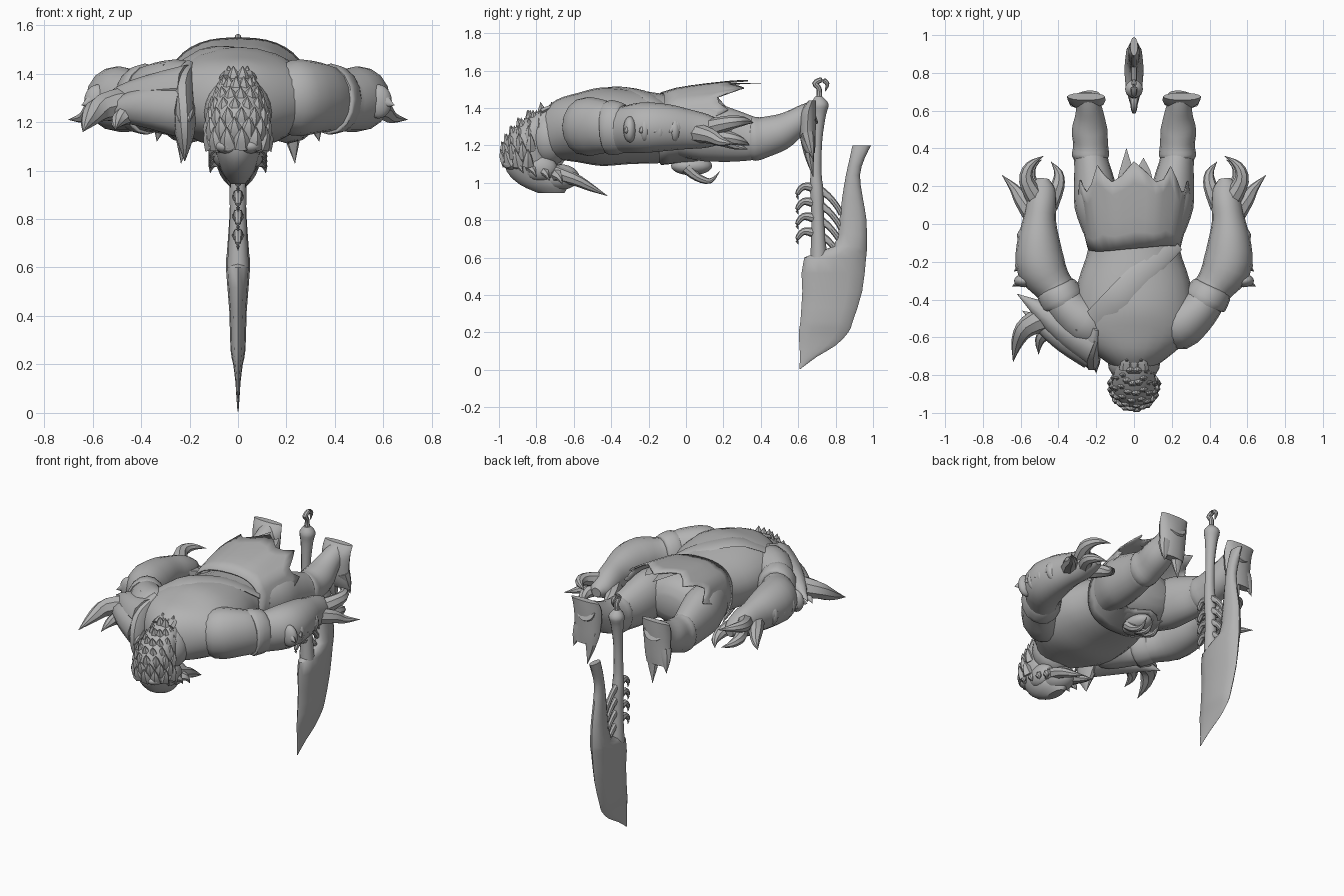
import bpy, bmesh, math, random
from mathutils import Vector

random.seed(4)
hide = bpy.data.materials.new("grey")
hide.diffuse_color = (0.45, 0.45, 0.45, 1)


def finish(name, bm, angle=40):
    bmesh.ops.recalc_face_normals(bm, faces=bm.faces)
    me = bpy.data.meshes.new(name)
    bm.to_mesh(me)
    bm.free()
    me.materials.append(hide)
    ob = bpy.data.objects.new(name, me)
    bpy.context.collection.objects.link(ob)
    bpy.ops.object.select_all(action='DESELECT')
    ob.select_set(True)
    bpy.context.view_layer.objects.active = ob
    bpy.ops.object.shade_smooth_by_angle(angle=math.radians(angle))
    return ob


def spline(rows, steps):
    """Smoothly interpolate the rows of numbers."""
    out = []
    for i in range(len(rows) - 1):
        a, b, c, d = (rows[max(0, min(len(rows) - 1, i + k))] for k in (-1, 0, 1, 2))
        for s in range(steps):
            t = s / steps
            out.append([q + .5 * t * (r - p + t * (2 * p - 5 * q + 4 * r - w + t * (3 * (q - r) + w - p)))
                        for p, q, r, w in zip(a, b, c, d)])
    return out + [list(rows[-1])]


def loft(name, rows, n=14, steps=3, axis=None, angle=40):
    """Closed tube through rows of x, y, z, side radius, upper radius."""
    rows = spline(rows, steps)
    pts = [Vector(r[:3]) for r in rows]
    whole = (pts[-1] - pts[0]).normalized()
    hint = Vector((0, 1, 0)) if abs(whole.z) > .8 else Vector((0, 0, 1))
    bm = bmesh.new()
    rings = []
    for i, r in enumerate(rows):
        t = Vector(axis) if axis else pts[min(i + 1, len(pts) - 1)] - pts[max(i - 1, 0)]
        side = t.cross(hint).normalized()
        up = side.cross(t).normalized()
        rings.append([bm.verts.new(pts[i] + side * max(r[3], .001) * math.cos(a) + up * max(r[4], .001) * math.sin(a))
                      for a in (math.tau * k / n for k in range(n))])
    for a, b in zip(rings, rings[1:]):
        for k in range(n):
            bm.faces.new((a[k], a[(k + 1) % n], b[(k + 1) % n], b[k]))
    bm.faces.new(rings[0])
    bm.faces.new(rings[-1])
    return finish(name, bm, angle)


def spike(name, pts, w, h=None, n=8):
    """Tapering claw, horn or thorn along a path."""
    h = h or w
    m = len(pts) - 1
    return loft(name, [(*p, w * (1 - i / m) ** .7, h * (1 - i / m) ** .7) for i, p in enumerate(pts)], n, 3)


def ball(name, c, r):
    bm = bmesh.new()
    bmesh.ops.create_uvsphere(bm, u_segments=20, v_segments=12, radius=1)
    for v in bm.verts:
        v.co = Vector([a + b * d for a, b, d in zip(c, v.co, r)])
    return finish(name, bm)


# Torso, lying face down
loft("torso", [(0, y, z, a, b) for y, z, a, b in (
    (-.77, 1.26, .09, .12), (-.69, 1.285, .2, .16), (-.58, 1.295, .31, .185), (-.45, 1.3, .315, .21),
    (-.3, 1.3, .295, .2), (-.12, 1.29, .24, .185), (.05, 1.28, .25, .17), (.14, 1.28, .2, .13),
    (.18, 1.28, .1, .06))], 24, 3, (0, 1, 0))
loft("back_strap", [(-.28, -.6, 1.38, .07, .012), (-.12, -.43, 1.492, .07, .012), (0, -.3, 1.495, .065, .012),
                    (.12, -.19, 1.455, .06, .012), (.22, -.1, 1.38, .05, .012)], 8)

# Ragged skirt, flaring upward over the hips
bm = bmesh.new()
N = 40
rings = []
for i in range(6):
    f = i / 5
    ring = []
    for k in range(N):
        a = math.tau * k / N
        c, s = math.cos(a), math.sin(a)
        end = .11 + .15 * max(0, s) + (0, .05, .1, .03)[k % 4] * random.uniform(.7, 1.1) - .03
        start = -.13 + .03 * s * c
        x = (.245 + .055 * f) * math.copysign(abs(c) ** .8, c)
        z = 1.29 + (.195 + (.065 * f ** .6 if s > 0 else -.03 * f)) * math.copysign(abs(s) ** .8, s)
        ring.append(bm.verts.new((x, start + f * (end - start), z)))
    rings.append(ring)
for a, b in zip(rings, rings[1:]):
    for k in range(N):
        bm.faces.new((a[k], a[(k + 1) % N], b[(k + 1) % N], b[k]))
skirt = finish("ragged_skirt", bm)
skirt.modifiers.new("cloth", 'SOLIDIFY').thickness = .008
for x, y in ((-.04, .4), (.05, .35)):
    spike("skirt_point", [(x, .18, 1.525), (x, .28, 1.53), (x, y, 1.53)], .06, .006)

# Ornament hanging below the belt
ball("belt_ornament", (0, .03, 1.09), (.07, .11, .05))
for x in (-.05, 0, .05):
    spike("ornament_fang", [(x, 0, 1.08), (x, .06, 1.03), (x, .13, 1.01), (x, .18, 1.06)], .03)

for s in (-1, 1):
    # Legs and clawed feet
    loft("thigh", [(s * x, y, z, a, b) for x, y, z, a, b in (
        (.17, -.03, 1.28, .1, .14), (.195, .1, 1.275, .12, .16), (.21, .22, 1.255, .108, .145),
        (.225, .32, 1.24, .092, .125), (.23, .37, 1.235, .088, .11), (.23, .4, 1.235, .06, .08))], 16)
    loft("calf", [(s * x, y, z, a, b) for x, y, z, a, b in (
        (.23, .32, 1.235, .07, .09), (.23, .36, 1.235, .098, .118), (.23, .42, 1.245, .092, .108),
        (.235, .5, 1.27, .094, .098), (.235, .57, 1.31, .078, .08), (.24, .63, 1.35, .066, .068),
        (.245, .68, 1.375, .066, .062))], 16)
    loft("foot", [(s * x, y, z, a, b) for x, y, z, a, b in (
        (.255, .675, 1.44, .1, .02), (.25, .655, 1.38, .1, .042), (.25, .65, 1.29, .093, .045),
        (.255, .655, 1.21, .088, .038), (.262, .665, 1.16, .08, .025))], 14, 3, (0, 0, -1))
    spike("big_toe", [(s * .22, .65, 1.24), (s * .225, .66, 1.14), (s * .235, .68, 1.03)], .055, .04)
    spike("small_toe", [(s * .3, .65, 1.26), (s * .32, .665, 1.19), (s * .335, .68, 1.12)], .05, .038)
    # Arms
    loft("arm", [(s * x, y, z, a, b) for x, y, z, a, b in (
        (.1, -.57, 1.3, .05, .08), (.22, -.54, 1.3, .135, .155), (.34, -.45, 1.3, .115, .145),
        (.41, -.35, 1.285, .1, .125), (.49, -.23, 1.295, .13, .135), (.505, -.1, 1.295, .115, .125),
        (.5, .02, 1.285, .088, .105), (.49, .11, 1.275, .08, .09), (.485, .19, 1.265, .068, .06),
        (.48, .24, 1.26, .03, .03))], 16)
    loft("arm_band", [(s * .37, -.42, 1.295, .11, .14), (s * .38, -.4, 1.295, .12, .147),
                      (s * .41, -.35, 1.29, .112, .138), (s * .42, -.33, 1.29, .1, .125)], 16, 2)
    # Bracer bumps and fins along the outer forearm
    for i in range(4):
        y = -.3 + .08 * i
        ball("bracer_bump", (s * (.58 - .005 * i), y, 1.285), (.055, .035, .07))
        spike("bracer_fin", [(s * .53, y + .04, 1.3), (s * .59, y, 1.29), (s * (.645 - .01 * i), y - .03, 1.27)], .05, .07)
    # Hands
    for nm, p, w in (
            ("outer_finger", [(.53, .04, 1.27), (.595, .13, 1.25), (.635, .19, 1.22), (.7, .26, 1.21)], .055),
            ("hook_finger", [(.51, .12, 1.29), (.57, .23, 1.32), (.55, .31, 1.33), (.48, .36, 1.32)], .052),
            ("middle_finger", [(.49, .13, 1.25), (.55, .23, 1.24), (.54, .3, 1.22), (.49, .34, 1.2)], .048),
            ("thumb", [(.45, .1, 1.26), (.405, .2, 1.23), (.4, .27, 1.2), (.44, .33, 1.18)], .05)):
        spike(nm, [(s * x, y, z) for x, y, z in p], w)
    # Tusks and face
    spike("tusk", [(s * .045, -.72, 1.06), (s * .055, -.6, 1.02), (s * .045, -.51, .975), (s * .03, -.42, .93)], .045)
    ball("cheek", (s * .06, -.78, 1.08), (.05, .09, .07))
    ball("brow", (s * .045, -.93, 1.1), (.05, .05, .03))
    for i in range(4):
        y, z = -.9 + .07 * i, 1.1 - .02 * i
        spike("jaw_thorn", [(s * .08, y, z), (s * .105, y + .01, z - .01), (s * .115, y + .03, z - .05)], .032, None, 6)

# Head with a crown of pointed scales
loft("head", [(0, y, z, a, b) for y, z, a, b in (
    (-.71, 1.4, .05, .04), (-.76, 1.35, .09, .09), (-.83, 1.25, .115, .125), (-.845, 1.15, .112, .13),
    (-.82, 1.06, .09, .14), (-.76, .99, .065, .13), (-.72, .945, .03, .07))], 18, 3, (0, 0, -1))
ball("jaw", (0, -.68, 1.03), (.08, .11, .07))
ball("neck", (0, -.73, 1.24), (.14, .12, .15))
for row in range(7):
    z = 1.13 + .042 * row
    w = .112 - .0022 * row ** 2
    cy, d = -.845 + .0035 * row ** 2, .125 - .0019 * row ** 2
    for k in range(7 if row < 6 else 4):
        a = math.pi * (k + .5 * (row % 2)) / (6.5 if row < 6 else 3)
        x, y = math.cos(a), -math.sin(a)
        p = [(w * f * x, cy + d * f * y, z + h) for f, h in ((.88, -.03), (1.08, .01), (1.19, .05))]
        spike("head_scale", p, .045, .035, 6)
for x in (-.04, 0, .04):
    spike("crest_scale", [(x, -.77, 1.38), (x, -.72, 1.405), (x * .8, -.67, 1.42)], .04, .02, 6)

# Spiked shoulder guard on one side
spike("shoulder_plate", [(-.2, -.62, 1.34), (-.33, -.56, 1.33), (-.47, -.47, 1.31), (-.62, -.37, 1.26)], .125, .1, 10)
spike("shoulder_plate_low", [(-.22, -.66, 1.25), (-.36, -.6, 1.26), (-.48, -.53, 1.25), (-.59, -.46, 1.21)], .11, .12, 10)
spike("shoulder_spike_long", [(-.42, -.48, 1.28), (-.56, -.54, 1.26), (-.615, -.62, 1.21), (-.64, -.73, 1.16)], .075)
spike("shoulder_spike_short", [(-.38, -.55, 1.25), (-.46, -.575, 1.23), (-.5, -.62, 1.2), (-.505, -.69, 1.17)], .055)
loft("collar_plate", [(-.2, -.55, 1.44, .02, .02), (-.23, -.62, 1.36, .05, .08), (-.225, -.675, 1.25, .05, .1),
                      (-.22, -.7, 1.15, .04, .07), (-.22, -.7, 1.04, .002, .004)], 10)
for x, y in ((-.2, -.77), (-.24, -.75)):
    spike("collar_thorn", [(-.25, -.66, 1.28), (x - .01, -.71, 1.25), (x, y - .02, 1.2)], .06)
spike("guard_thorn", [(-.26, -.58, 1.36), (-.28, -.57, 1.41), (-.31, -.56, 1.44)], .04)

# Bone sword: blade, handle, hook and ribs
loft("blade", [(0, (a + b) / 2, z, t, (b - a) / 2) for z, a, b, t in (
    (.005, .607, .613, .002), (.07, .609, .7, .007), (.13, .607, .8, .011), (.2, .603, .868, .02),
    (.26, .612, .892, .031), (.42, .622, .942, .036), (.6, .632, .963, .05), (.66, .79, .967, .046),
    (.8, .82, .965, .036), (.92, .835, .945, .032), (1.04, .855, .93, .03), (1.13, .875, .955, .03),
    (1.2, .89, .99, .02))], 12, 2, (0, 0, 1))
loft("sword_handle", [(0, y, z, a, a) for y, z, a in (
    (.71, 1.46, .02), (.715, 1.42, .048), (.71, 1.36, .038), (.7, 1.22, .028), (.695, 1.05, .03),
    (.7, .95, .036), (.705, .8, .034), (.71, .6, .045))], 12, 3, (0, 0, -1))
loft("pommel_hook", [(0, y, z, a, a) for y, z, a in (
    (.71, 1.42, .018), (.712, 1.5, .014), (.69, 1.53, .016), (.725, 1.55, .014), (.755, 1.53, .012),
    (.745, 1.49, .003))], 8)
for i in range(4):
    z = .97 - .08 * i
    spike("rib_spur", [(0, .69, z), (0, .63, z + .01), (0, .595, z - .03), (0, .6, z - .06)], .026)
    loft("rib", [(0, .7, z, .022, .028), (0, .76, z - .04, .016, .018), (0, .81, z - .1, .016, .016),
                 (0, .83, z - .14, .014, .014)], 8)
